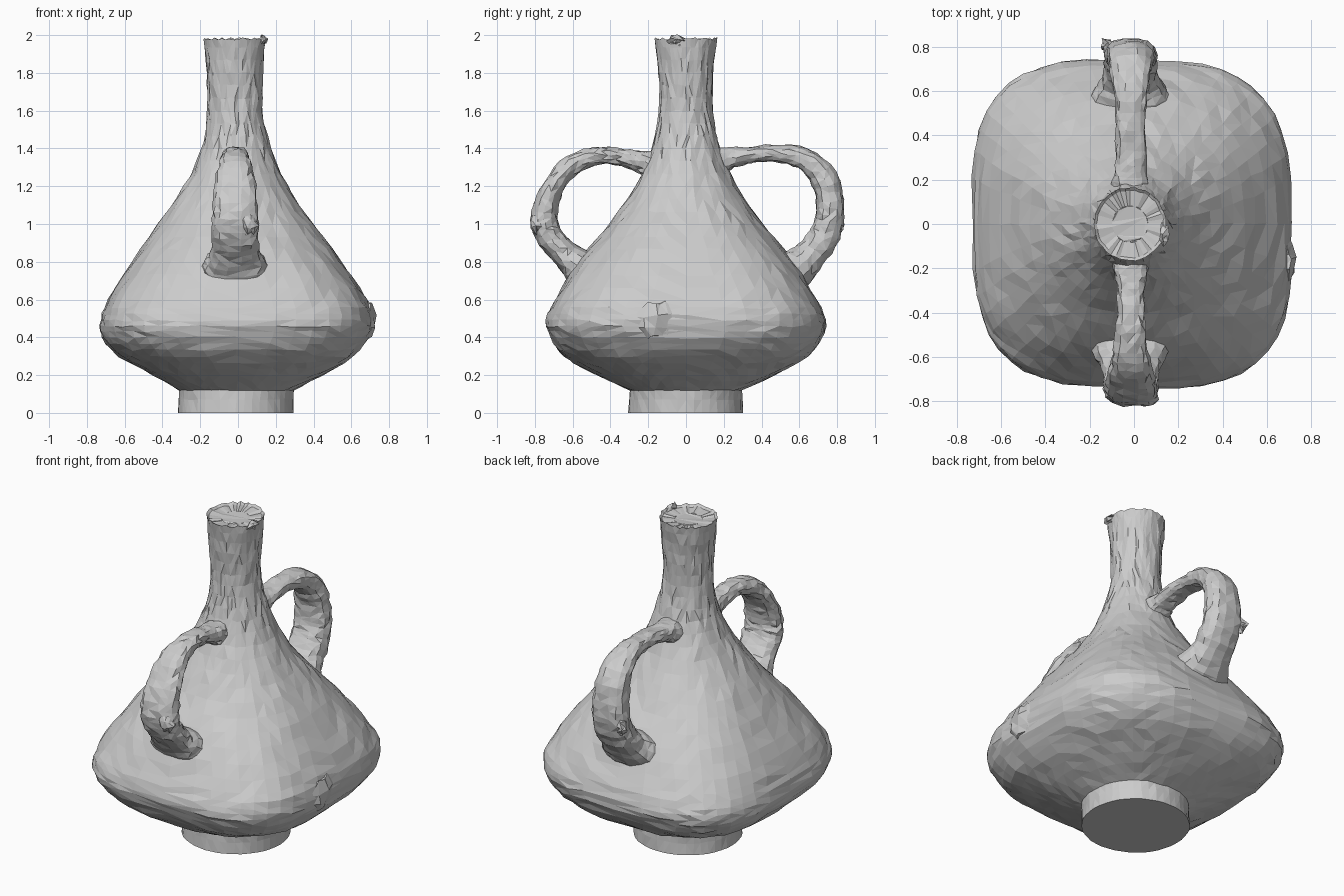
import bpy, bmesh, math, random
from mathutils import Vector

random.seed(7)
cube = bpy.data.objects.get("Cube")
if cube:
    bpy.data.objects.remove(cube, do_unlink=True)

clay = bpy.data.materials.new("pale_grey_clay")
clay.use_nodes = True
GREY = (0.6, 0.6, 0.6, 1)
clay.diffuse_color = GREY
clay.node_tree.nodes["Principled BSDF"].inputs["Base Color"].default_value = GREY


def smooth_rows(rows, steps):
    """Catmull-Rom resampling of rows of numbers."""
    out = []
    for i in range(len(rows) - 1):
        a, b = rows[max(i - 1, 0)], rows[i]
        c, d = rows[i + 1], rows[min(i + 2, len(rows) - 1)]
        for s in range(steps):
            t = s / steps
            out.append([q + 0.5 * t * (r - p + t * (2 * p - 5 * q + 4 * r - u + t * (3 * (q - r) + u - p)))
                        for p, q, r, u in zip(a, b, c, d)])
    return out + [list(rows[-1])]


def spow(v, e):
    return math.copysign(abs(v) ** e, v)


def wobble(amount):
    return Vector([random.uniform(-amount, amount) for _ in range(3)])


def skin(name, rings):
    """Join rings of points into a closed, faceted tube."""
    bm = bmesh.new()
    loops = [[bm.verts.new(p) for p in ring] for ring in rings]
    n = len(loops[0])
    for a, b in zip(loops, loops[1:]):
        for i in range(n):
            j = (i + 1) % n
            bm.faces.new((a[i], a[j], b[j], b[i]))
    bm.faces.new(loops[0][::-1])
    bm.faces.new(loops[-1])
    bmesh.ops.recalc_face_normals(bm, faces=bm.faces)
    bmesh.ops.triangulate(bm, faces=bm.faces)
    mesh = bpy.data.meshes.new(name)
    bm.to_mesh(mesh)
    bm.free()
    mesh.materials.append(clay)
    obj = bpy.data.objects.new(name, mesh)
    bpy.context.collection.objects.link(obj)
    return obj


# Body profile: height, reach to -x, reach to +x, reach in y, squareness
foot = [(0.01, .32, .295, .305, 2), (.07, .315, .295, .30, 2), (.12, .31, .295, .295, 2.1)]
belly = [(.12, .31, .295, .295, 2.1), (.2, .45, .45, .47, 2.4), (.3, .63, .61, .645, 2.8),
         (.4, .72, .69, .72, 3), (.49, .725, .71, .74, 3.1), (.6, .685, .68, .69, 3),
         (.8, .56, .55, .57, 2.6), (1.0, .425, .40, .405, 2.3), (1.2, .285, .26, .27, 2.1),
         (1.4, .19, .175, .18, 2), (1.6, .16, .13, .14, 2), (1.8, .165, .13, .145, 2),
         (1.98, .18, .145, .165, 2)]
SIDES = 44
rings = []
for z, left, right, deep, power in [list(r) for r in foot[:-1]] + smooth_rows(belly, 3):
    ring = []
    for i in range(SIDES):
        a = 2 * math.pi * i / SIDES
        c, s = math.cos(a), math.sin(a)
        x = spow(c, 2 / power) + 0.0
        mid, half = (right - left) / 2, (right + left) / 2
        # The far corner on the -x side bulges a little more
        bulge = 1 + 0.04 * max(0, -c * s) * (power - 2)
        p = Vector((mid + half * x * bulge, deep * spow(s, 2 / power) * bulge, z))
        jolt = wobble(0.006 if .2 < z < 1.9 else 0.003)
        if z < .02:
            jolt.z = -.01
        if z > 1.95:
            jolt.z = random.uniform(-.006, .008)
        ring.append(p + jolt)
    rings.append(ring)
# Shallow dished mouth
rim = rings[-1]
middle = sum(rim, Vector()) / SIDES
rings.append([middle + (p - middle) * .92 - Vector((0, 0, .012)) for p in rim])
rings.append([middle + (p - middle) * .5 - Vector((0, 0, .02)) for p in rim])
skin("vase_body", rings)


# Handle path: distance in y, height, half width in x, half thickness
def handle(name, side, path):
    rows = smooth_rows(path, 4)
    rings = []
    for k, (y, z, wide, thick) in enumerate(rows):
        before, after = rows[max(k - 1, 0)], rows[min(k + 1, len(rows) - 1)]
        along = Vector((0, after[0] - before[0], after[1] - before[1])).normalized()
        out = Vector((0, -along.z, along.y))
        ring = []
        for i in range(14):
            a = 2 * math.pi * i / 14
            p = Vector((-.015 + wide * spow(math.cos(a), .85), y, z)) + out * thick * spow(math.sin(a), .85)
            p.y *= side
            ring.append(p + wobble(.006))
        rings.append(ring)
    skin(name, rings)


handle("back_handle", 1, [(.1, 1.31, .10, .10), (.2, 1.34, .08, .07), (.3, 1.36, .068, .046),
                          (.46, 1.375, .068, .045), (.62, 1.345, .08, .058), (.73, 1.24, .10, .072),
                          (.765, 1.08, .115, .073), (.74, .95, .12, .082), (.66, .835, .125, .085),
                          (.57, .755, .18, .11), (.46, .68, .19, .11)])
handle("front_handle", -1, [(.1, 1.29, .10, .10), (.2, 1.32, .08, .07), (.3, 1.345, .062, .05),
                            (.45, 1.365, .065, .045), (.6, 1.315, .085, .055), (.7, 1.2, .11, .058),
                            (.75, 1.06, .12, .07), (.73, .95, .125, .072), (.65, .85, .13, .07),
                            (.56, .77, .18, .1), (.46, .69, .19, .11)])


# Rough flakes left on the surface: centre, size, thin direction
def flake(name, centre, size):
    rings = []
    for t in (-1, -.4, .3, 1):
        r = 1 - .55 * t * t
        rings.append([Vector(centre) + Vector((size[0] * r * math.cos(a), size[1] * r * math.sin(a), size[2] * t))
                      + wobble(.012) for a in [math.tau * i / 9 for i in range(9)]])
    skin(name, rings)


flake("belly_crust", (.69, -.16, .49), (.035, .12, .09))
flake("rim_chip", (.13, -.05, 1.97), (.02, .05, .022))
flake("front_handle_lump", (.06, -.79, 1.0), (.05, .04, .05))
flake("back_handle_lump", (-.12, .8, .99), (.03, .035, .04))
